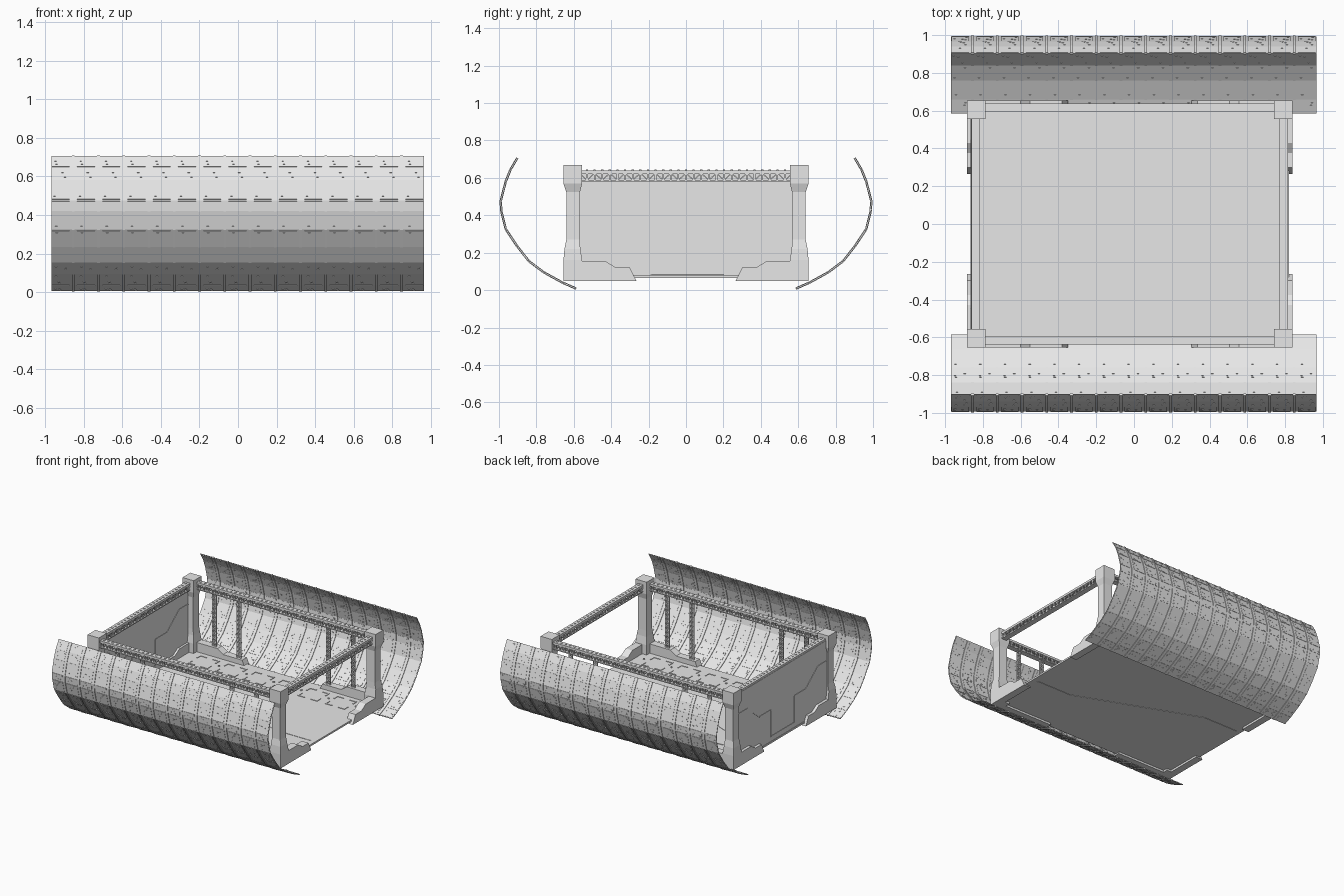
import bpy, bmesh, random
from mathutils import Vector, Matrix

random.seed(4)
if "Cube" in bpy.data.objects:
    bpy.data.objects.remove(bpy.data.objects["Cube"], do_unlink=True)

grey = bpy.data.materials.new("light_grey")
grey.use_nodes = True
grey.diffuse_color = (0.8, 0.8, 0.8, 1)
grey.node_tree.nodes["Principled BSDF"].inputs["Base Color"].default_value = (0.8, 0.8, 0.8, 1)

CX, HX, HY = -0.0225, 0.8625, 0.655      # frame centre and half sizes
FLOOR_TOP = 0.08
SIDES = (-1, 1)


def finish(name, bm, recalc=True):
    if recalc:
        bmesh.ops.recalc_face_normals(bm, faces=bm.faces)
    mesh = bpy.data.meshes.new(name)
    bm.to_mesh(mesh)
    bm.free()
    mesh.materials.append(grey)
    ob = bpy.data.objects.new(name, mesh)
    bpy.context.scene.collection.objects.link(ob)
    return ob


def box(bm, lo, hi):
    lo, hi = Vector(lo), Vector(hi)
    size = Matrix.Diagonal((*[abs(c) for c in hi - lo], 1))
    bmesh.ops.create_cube(bm, size=1, matrix=Matrix.Translation((lo + hi) / 2) @ size)


def bar(bm, p, q, w, depth=None):
    """Square bar from p to q."""
    p, q = Vector(p), Vector(q)
    d = q - p
    turn = d.to_track_quat('Z', 'Y').to_matrix().to_4x4()
    size = Matrix.Diagonal((w, depth or w, d.length, 1))
    bmesh.ops.create_cube(bm, size=1, matrix=Matrix.Translation((p + q) / 2) @ turn @ size)


def extrude(bm, points, shift):
    face = bm.faces.new([bm.verts.new(p) for p in points])
    new = bmesh.ops.extrude_face_region(bm, geom=[face])["geom"]
    bmesh.ops.translate(bm, vec=shift, verts=[v for v in new if isinstance(v, bmesh.types.BMVert)])


# Curved shells: sheet, raised panels and ribs
PROFILE = [(0.902, 0.706), (0.938, 0.645), (0.964, 0.58), (0.991, 0.475), (0.987, 0.42),
           (0.963, 0.325), (0.903, 0.235), (0.84, 0.155), (0.76, 0.095), (0.66, 0.04), (0.587, 0.008)]
STEP = 0.131


def strip(name, side, points, x0, x1, thick, copies=1):
    bm = bmesh.new()
    rows = [[bm.verts.new((x, side * y, z)) for x in (x0, x1)] for y, z in points]
    for a, b in zip(rows, rows[1:]):
        bm.faces.new((a[0], a[1], b[1], b[0]))
    return thicken(finish(name, bm), thick, copies)


def thicken(ob, thick, copies):
    if thick:
        solid = ob.modifiers.new("thickness", 'SOLIDIFY')
        solid.thickness, solid.offset = thick, 0
    if copies > 1:
        repeat = ob.modifiers.new("repeat", 'ARRAY')
        repeat.count = copies
        repeat.use_relative_offset = False
        repeat.use_constant_offset = True
        repeat.constant_offset_displace = (STEP, 0, 0)
    return ob


for side, label in zip(SIDES, ("front", "back")):
    strip(label + "_shell", side, PROFILE, -0.968, 0.965, 0.004)
    strip(label + "_shell_ribs", side, PROFILE, -0.862, -0.848, 0.013, 14)

    plates, studs = bmesh.new(), bmesh.new()
    for (ya, za), (yb, zb) in zip(PROFILE, PROFILE[1:]):
        a, b = Vector((0, side * ya, za)), Vector((0, side * yb, zb))
        ends = [a.lerp(b, 0.06), a.lerp(b, 0.94)]
        corners = [(x, ends[i].y, ends[i].z) for x, i in ((-0.966, 0), (-0.874, 0), (-0.874, 1), (-0.966, 1))]
        plates.faces.new([plates.verts.new(c) for c in corners])
        turn = (b - a).to_track_quat('Z', 'Y').to_matrix().to_4x4()
        # small studs that show on both faces of each panel
        for _ in range(6):
            p = a.lerp(b, random.uniform(0.15, 0.85)) + Vector((random.uniform(-0.958, -0.882), 0, 0))
            size = Matrix.Diagonal((0.007, 0.007, 0.007, 1))
            size[0][0] = size[1][1] = 0.011
            bmesh.ops.create_cube(studs, size=1, matrix=Matrix.Translation(p) @ turn @ size)
    thicken(finish(label + "_shell_panels", plates), 0.008, 15)
    thicken(finish(label + "_shell_studs", studs), 0, 15)

# Corner posts, given as height, outer inset and inner edge
LEVELS = [(0.05, 0, 0.1), (0.16, 0, 0.1), (0.22, 0.005, 0.09), (0.27, 0.015, 0.088),
          (0.525, 0.015, 0.088), (0.57, 0, 0.1), (0.668, 0, 0.1)]
# Stepped feet, given as distance from the corner and height
FOOT_Y = [(0, 0.05), (0, 0.155), (0.225, 0.155), (0.28, 0.12), (0.355, 0.12), (0.39, 0.05)]
FOOT_X = [(0, 0.05), (0, 0.155), (0.285, 0.155), (0.335, 0.12), (0.505, 0.12), (0.535, 0.05)]

for sx in SIDES:
    for sy in SIDES:
        tag = ("front" if sy < 0 else "back") + ("_right" if sx < 0 else "_left")
        ex, ey = CX + sx * HX, sy * HY
        bm = bmesh.new()
        rings = []
        for z, o, i in LEVELS:
            rings.append([bm.verts.new((ex - sx * dx, ey - sy * dy, z))
                          for dx, dy in ((o, o), (i, o), (i, i), (o, i))])
        for lower, upper in zip(rings, rings[1:]):
            for k in range(4):
                n = (k + 1) % 4
                bm.faces.new((lower[k], lower[n], upper[n], upper[k]))
        bm.faces.new(rings[0])
        bm.faces.new(rings[-1])
        finish(tag + "_post", bm)

        bm = bmesh.new()
        extrude(bm, [(ex, ey - sy * d, z) for d, z in FOOT_Y], (-sx * 0.06, 0, 0))
        extrude(bm, [(ex - sx * d, ey, z) for d, z in FOOT_X], (0, -sy * 0.06, 0))
        finish(tag + "_feet", bm)


# Top rails: two flanges with a lattice web
def rail(name, start, end, across, bays):
    start, end, across = Vector(start), Vector(end), Vector(across)
    bm = bmesh.new()
    for z0, z1 in ((0.622, 0.64), (0.582, 0.59)):
        box(bm, start - across + Vector((0, 0, z0)), end + across + Vector((0, 0, z1)))
    low, high = Vector((0, 0, 0.588)), Vector((0, 0, 0.625))
    for face in (-0.7, 0.7):
        for k in range(bays):
            p = start.lerp(end, k / bays) + across * face
            q = start.lerp(end, (k + 1) / bays) + across * face
            bar(bm, p + low, p + high, 0.009)
            bar(bm, (p + low) if k % 2 else (p + high), (q + high) if k % 2 else (q + low), 0.006)
    # ticks along the top flange
    for k in range(1, bays):
        p = start.lerp(end, k / bays) + Vector((0, 0, 0.64))
        box(bm, p - Vector((0.006, 0.006, 0.004)), p + Vector((0.006, 0.006, 0.004)))
    finish(name, bm)


for s, label in zip(SIDES, ("front", "back")):
    rail(label + "_top_rail", (CX - 0.78, s * 0.617, 0), (CX + 0.78, s * 0.617, 0), (0, 0.022, 0), 40)
for s, label in zip(SIDES, ("right", "left")):
    x = CX + s * 0.815
    rail(label + "_top_rail", (x, -0.57, 0), (x, 0.57, 0), (0.022, 0, 0), 28)

# Lattice uprights between rail and floor
for s, label in zip(SIDES, ("front", "back")):
    bm = bmesh.new()
    for off in (-0.62, -0.4, 0.4, 0.62):
        x, y, n = CX + off, s * 0.617, 14
        for dx in (-0.016, 0.016):
            bar(bm, (x + dx, y, FLOOR_TOP), (x + dx, y, 0.585), 0.007)
        for k in range(n):
            z0 = FLOOR_TOP + k * 0.505 / n
            z1 = z0 + 0.505 / n
            for m in SIDES:
                bar(bm, (x - m * 0.016, y, z0), (x + m * 0.016, y, z1), 0.006)
            bar(bm, (x - 0.016, y, z0), (x + 0.016, y, z0), 0.008)
    finish(label + "_uprights", bm)

# Floor slab and its diagonal seam
bm = bmesh.new()
box(bm, (-0.865, -0.635, 0.066), (0.82, 0.635, FLOOR_TOP))
finish("floor", bm)

bm = bmesh.new()
path = [(-0.82, 0.197), (-0.515, 0.197), (0.465, -0.185), (0.775, -0.185)]
for a, b in zip(path, path[1:]):
    d = Vector((*b, 0)) - Vector((*a, 0))
    turn = Matrix.Rotation(Vector((1, 0)).angle_signed(d.xy) * -1, 4, 'Z')
    mid = (Vector((*a, 0.073)) + Vector((*b, 0.073))) / 2
    bmesh.ops.create_cube(bm, size=1, matrix=Matrix.Translation(mid) @ turn
                          @ Matrix.Diagonal((d.length + 0.006, 0.009, 0.019, 1)))
finish("floor_seam", bm)

# Floor hatches marked by corner strips, with bolts between them
bm = bmesh.new()
for s in SIDES:
    for k in range(6):
        x0, x1 = -0.725 + k * 0.245, -0.55 + k * 0.245
        for x, mx in ((x0, 1), (x1, -1)):
            for y, my in ((0.395, 1), (0.555, -1)):
                z = FLOOR_TOP - 0.002
                box(bm, (x, s * y, z), (x + mx * 0.06, s * (y + my * 0.008), z + 0.006))
                box(bm, (x, s * y, z), (x + mx * 0.008, s * (y + my * 0.05), z + 0.006))
        bolt = Matrix.Translation((x1 + 0.04, s * 0.485, FLOOR_TOP + 0.002))
        bmesh.ops.create_cone(bm, cap_ends=True, segments=8, radius1=0.008, radius2=0.008, depth=0.008, matrix=bolt)
finish("floor_hatches", bm)

# End wall with a stepped seam on both faces
bm = bmesh.new()
box(bm, (-0.862, -0.575, 0.07), (-0.842, 0.575, 0.625))
finish("end_wall", bm)

half = [(0.565, 0.46), (0.45, 0.46), (0.295, 0.335), (0.15, 0.335), (0.15, 0.12)]
path = [(-y, z) for y, z in half] + half[::-1]
bm = bmesh.new()
for a, b in zip(path, path[1:]):
    bar(bm, (-0.852, *a), (-0.852, *b), 0.007, 0.007)
for v in bm.verts:
    v.co.x = -0.865 if v.co.x < -0.852 else -0.839
finish("end_wall_seam", bm)
